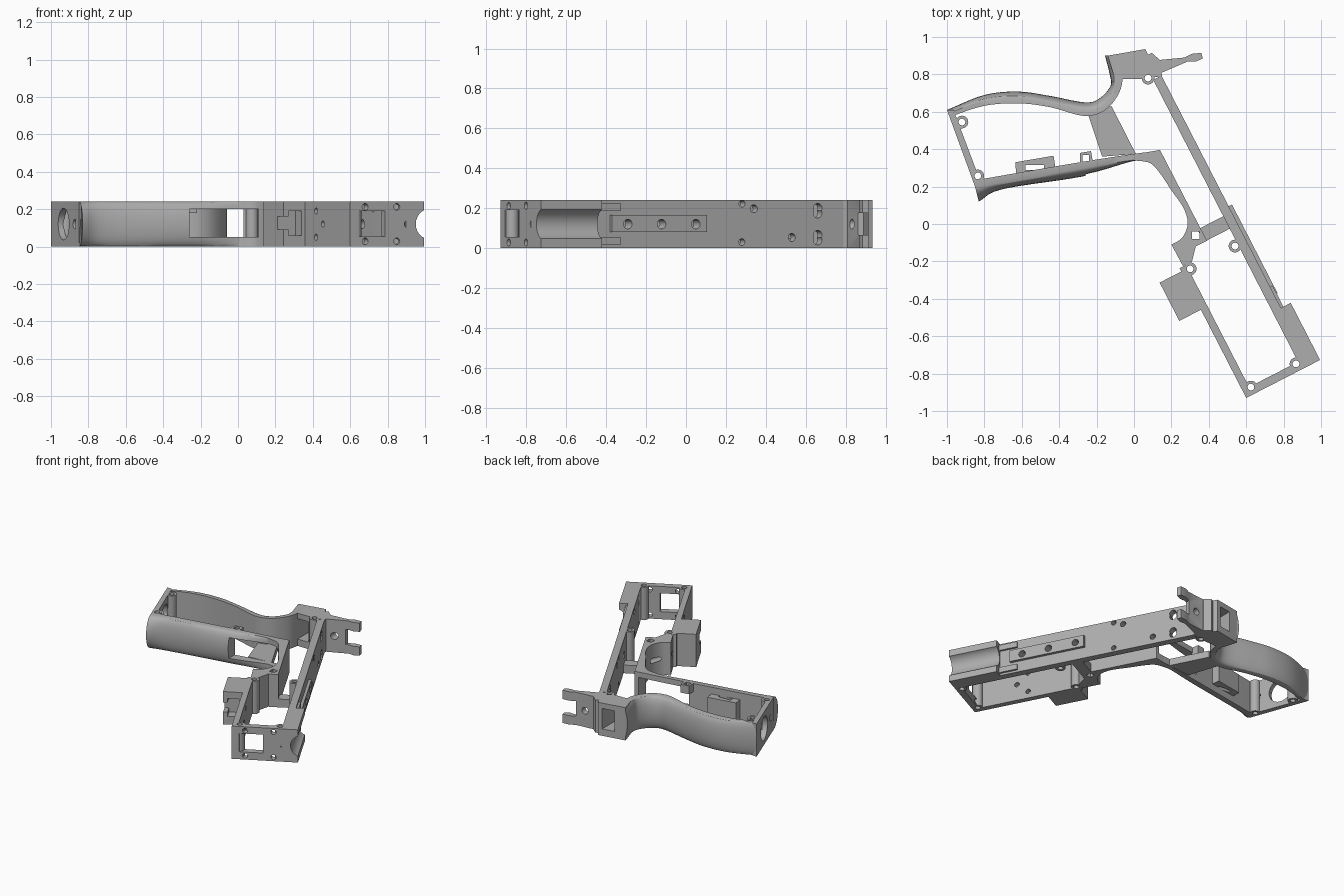
import bpy, bmesh
from math import radians, sin, cos, pi
from mathutils import Matrix, Vector

cube = bpy.data.objects.get("Cube")
if cube:
    bpy.data.objects.remove(cube, do_unlink=True)

H = 0.24
MID = H / 2
WORLD = Matrix.Identity(4)
# local frame of the long body: x across, y from its front end to its back end
RAIL = Matrix.Translation((0.6, -0.93, 0)) @ Matrix.Rotation(radians(27.2), 4, "Z")

gray = bpy.data.materials.new("plain gray")
gray.use_nodes = True
gray.diffuse_color = (0.42, 0.42, 0.42, 1)
gray.node_tree.nodes["Principled BSDF"].inputs["Base Color"].default_value = gray.diffuse_color


def finish(name, bm):
    bmesh.ops.recalc_face_normals(bm, faces=bm.faces)
    mesh = bpy.data.meshes.new(name)
    bm.to_mesh(mesh)
    bm.free()
    mesh.materials.append(gray)
    obj = bpy.data.objects.new(name, mesh)
    bpy.context.collection.objects.link(obj)
    return obj


def add_box(bm, x, y, z, frame=WORLD):
    size = Matrix.Diagonal((x[1] - x[0], y[1] - y[0], z[1] - z[0], 1))
    centre = Matrix.Translation((sum(x) / 2, sum(y) / 2, sum(z) / 2))
    bmesh.ops.create_cube(bm, size=1, matrix=frame @ centre @ size)


def add_rod(bm, start, end, radius, frame=WORLD, sides=24):
    a, b = frame @ Vector(start), frame @ Vector(end)
    turn = (b - a).to_track_quat("Z", "Y").to_matrix().to_4x4()
    bmesh.ops.create_cone(bm, cap_ends=True, segments=sides, radius1=radius, radius2=radius,
                          depth=(b - a).length, matrix=Matrix.Translation((a + b) / 2) @ turn)


def box(name, x, y, z=(0, H), frame=WORLD):
    bm = bmesh.new()
    add_box(bm, x, y, z, frame)
    return finish(name, bm)


def prism(name, outline, z=(0, H)):
    bm = bmesh.new()
    face = bm.faces.new([bm.verts.new((x, y, z[0])) for x, y in outline])
    out = bmesh.ops.extrude_face_region(bm, geom=[face])
    for v in out["geom"]:
        if isinstance(v, bmesh.types.BMVert):
            v.co.z = z[1]
    return finish(name, bm)


def smooth(points, steps=5):
    # Catmull-Rom curve through the points
    p = [Vector(q) for q in points]
    p = [2 * p[0] - p[1]] + p + [2 * p[-1] - p[-2]]
    curve = []
    for a, b, c, d in zip(p, p[1:], p[2:], p[3:]):
        for i in range(steps):
            t = i / steps
            curve.append((2 * b + (c - a) * t + (2 * a - 5 * b + 4 * c - d) * t * t
                          + (3 * b - a - 3 * c + d) * t ** 3) / 2)
    return curve + [p[-2]]


def strap(name, inner, edge, crown, rows=12):
    # wall whose outer side bulges from the edge line to the crown line at mid height
    bm = bmesh.new()
    loops = []
    for i, e, c in zip(smooth(inner), smooth(edge), smooth(crown)):
        section = [(i.x, i.y, H), (i.x, i.y, 0)]
        for k in range(rows + 1):
            a = pi * k / rows
            q = e.lerp(c, sin(a))
            section.append((q.x, q.y, MID - MID * cos(a)))
        loops.append([bm.verts.new(s) for s in section])
    for a, b in zip(loops, loops[1:]):
        for k in range(len(a)):
            n = (k + 1) % len(a)
            bm.faces.new((a[k], a[n], b[n], b[k]))
    bm.faces.new(loops[0])
    bm.faces.new(loops[-1])
    return finish(name, bm)


def cut(obj, boxes=(), rods=(), frame=WORLD):
    # each cutter goes through in its own pass, so cutters may touch
    jobs = [(add_box, b) for b in boxes] + [(add_rod, r) for r in rods]
    for add, args in jobs:
        bm = bmesh.new()
        add(bm, *args, frame)
        tool = finish("cutter", bm)
        tool.hide_render = True
        mod = obj.modifiers.new("cut", "BOOLEAN")
        mod.operation, mod.solver, mod.object = "DIFFERENCE", "EXACT", tool
        bpy.context.view_layer.objects.active = obj
        bpy.ops.object.modifier_apply(modifier=mod.name)
        bpy.data.objects.remove(tool, do_unlink=True)


# long side wall with cross holes
side = box("long_side_wall", (0.335, 0.385), (0, 1.74), frame=RAIL)
plate = box("side_plate", (0.38, 0.405), (0.42, 0.955), (0.08, 0.165), RAIL)
holes = [(0.387, 0.035, 0.02), (0.387, 0.205, 0.02), (1.163, 0.03, 0.017), (1.163, 0.222, 0.017),
         (1.23, 0.197, 0.02), (1.444, 0.053, 0.02)]
holes += [(1.59, MID + s * m, 0.024) for s in (-1, 1) for m in (0.055, 0.08)]
plate_holes = [(y, MID, 0.024) for y in (0.51, 0.7, 0.893)]
for part, spots in ((side, holes + plate_holes), (plate, plate_holes)):
    cut(part, rods=[((0.3, y, z), (0.45, y, z), r) for y, z, r in spots], frame=RAIL)

# cradle block with a round trough
cradle = box("trough_block", (0.38, 0.444), (0, 0.343), frame=RAIL)
cut(cradle, rods=[((0.474, -0.1, MID), (0.474, 0.5, MID), 0.08)], frame=RAIL)
for z in (0.035, 0.205):
    box("trough_tab", (0.38, 0.4), (0.343, 0.47), (z - 0.02, z + 0.02), RAIL)

# front end wall with window and holes
end = box("front_end_wall", (0, 0.39), (0, 0.045), frame=RAIL)
cut(end, [((0.05, 0.21), (-0.1, 0.1), (0.055, 0.19))],
    [((x, -0.1, z), (x, 0.1, z), r) for x, z, r in
     [(0.35, MID, 0.024)] + [(x, z, 0.018) for x in (0.09, 0.28) for z in (0.028, 0.212)]], RAIL)

# short side wall and the block on its outside
short = box("short_side_wall", (0, 0.04), (0, 0.78), frame=RAIL)
cut(short, rods=[((-0.1, y, z), (0.1, y, z), 0.017)
                 for y, z in ((0.32, MID), (0.4, 0.05), (0.4, 0.19))], frame=RAIL)
lug = box("outer_lug", (-0.13, 0.005), (0.53, 0.76), frame=RAIL)
cut(lug, [((-0.1, -0.02), (0.5, 0.6), (0.06, 0.19)), ((-0.2, -0.09), (0.5, 0.6), (0.09, 0.16))],
    frame=RAIL)

# guard wall with its round finger recess
arc = smooth([(0.2, -0.11), (0.256, -0.075), (0.287, 0), (0.265, 0.085), (0.2, 0.18),
              (0.14, 0.27), (0.085, 0.326), (0, 0.34)])
guard = prism("guard_wall", [(0.139, 0.396), (0.39, -0.09), (0.33, -0.12), (0.31, -0.2),
                             (0.262, -0.225)] + [tuple(p) for p in arc] + [(-0.01, 0.37)])
cut(guard, [((0.31, 0.35), (-0.08, -0.04), (-1, 1))], [((0.2, -0.3, MID), (0.3, 0, MID), 0.02)])
box("guard_bridge", (0.18, 0.34), (0.845, 0.92), (0, 0.06), RAIL)

# front strap of the grip with its opening
front = strap("grip_front_strap",
              [(-0.84, 0.235), (-0.7, 0.26), (-0.26, 0.335), (0, 0.375), (0.08, 0.385)],
              [(-0.85, 0.2), (-0.7, 0.222), (-0.26, 0.3), (0, 0.342), (0.08, 0.335)],
              [(-0.83, 0.12), (-0.7, 0.187), (-0.26, 0.257), (0, 0.336), (0.08, 0.33)])
for part in (front, guard):
    cut(part, [((-0.26, 0.11), (0.2, 0.42), (0.05, 0.2))])

# back strap of the grip, curling up to the rear block
back = strap("grip_back_strap",
             [(-0.98, 0.575), (-0.8, 0.632), (-0.62, 0.645), (-0.45, 0.625), (-0.27, 0.578),
              (-0.16, 0.605), (-0.085, 0.69), (-0.06, 0.78), (-0.06, 0.89)],
             [(-0.99, 0.592), (-0.8, 0.662), (-0.62, 0.677), (-0.45, 0.65), (-0.26, 0.61),
              (-0.17, 0.635), (-0.11, 0.71), (-0.1, 0.78), (-0.11, 0.9)],
             [(-1, 0.61), (-0.8, 0.69), (-0.62, 0.708), (-0.45, 0.685), (-0.26, 0.65),
              (-0.18, 0.675), (-0.125, 0.74), (-0.13, 0.8), (-0.155, 0.9)])

# grip end wall with a large round opening
butt = prism("grip_end_wall", [(-1, 0.61), (-0.965, 0.61), (-0.82, 0.225), (-0.85, 0.2)])
cut(butt, rods=[((x - 0.1, y - 0.04, MID), (x + 0.1, y + 0.04, MID), r)
                for x, y, r in ((-0.92, 0.43, 0.085), (-0.855, 0.27, 0.025))])

# low bridge between the two grip straps
prism("grip_bridge", [(-0.25, 0.6), (-0.17, 0.36), (0.01, 0.375), (-0.12, 0.63)], (0, 0.05))

# rear block with a shaft, and the forked tail
rear = prism("rear_block", [(-0.14, 0.9), (0.06, 0.935), (0.075, 0.905), (0.095, 0.915),
                            (0.135, 0.88), (0.15, 0.79), (0.03, 0.775), (-0.06, 0.775),
                            (-0.11, 0.8)])
for part in (rear, back):
    cut(part, [((-0.06, 0.03), (0.6, 1), (0.05, 0.2))])
tail = prism("forked_tail", [(0.09, 0.885), (0.135, 0.877), (0.27, 0.89), (0.31, 0.91),
                             (0.36, 0.915), (0.368, 0.885), (0.33, 0.868), (0.29, 0.87),
                             (0.15, 0.81), (0.09, 0.8)])
cut(tail, [((0.27, 0.5), (0.7, 1), (0.065, 0.175))], [((0.2, 0.7, MID), (0.2, 1, MID), 0.025)])

# catch and ring inside the grip
catch = prism("inner_catch", [(-0.63, 0.27), (-0.635, 0.33), (-0.43, 0.365), (-0.42, 0.3)],
              (0.05, 0.19))
cut(catch, [((-0.58, -0.48), (0.29, 0.315), (-1, 1))])
ring = prism("inner_ring", [(-0.29, 0.32), (-0.29, 0.38), (-0.23, 0.39), (-0.22, 0.33)],
             (0.18, H))
cut(ring, [((-0.275, -0.24), (0.335, 0.37), (-1, 1))])

# screw bosses
for x, y in ((-0.92, 0.545), (-0.835, 0.257), (0.075, 0.78), (0.3, -0.24), (0.54, -0.118),
             (0.866, -0.748), (0.625, -0.872)):
    bm = bmesh.new()
    add_rod(bm, (x, y, 0), (x, y, H), 0.034)
    boss = finish("screw_boss", bm)
    bore = ((x, y, -1), (x, y, 1), 0.018)
    cut(boss, rods=[bore])
    for wall in (side, end, short, rear, butt, guard):
        cut(wall, rods=[bore])

# smooth shading on the curved parts, edges kept sharp
bpy.ops.object.select_all(action="DESELECT")
for obj in bpy.context.collection.objects:
    if obj.type == "MESH" and gray.name in obj.data.materials:
        obj.select_set(True)
        bpy.context.view_layer.objects.active = obj
bpy.ops.object.shade_smooth_by_angle(angle=radians(30))
